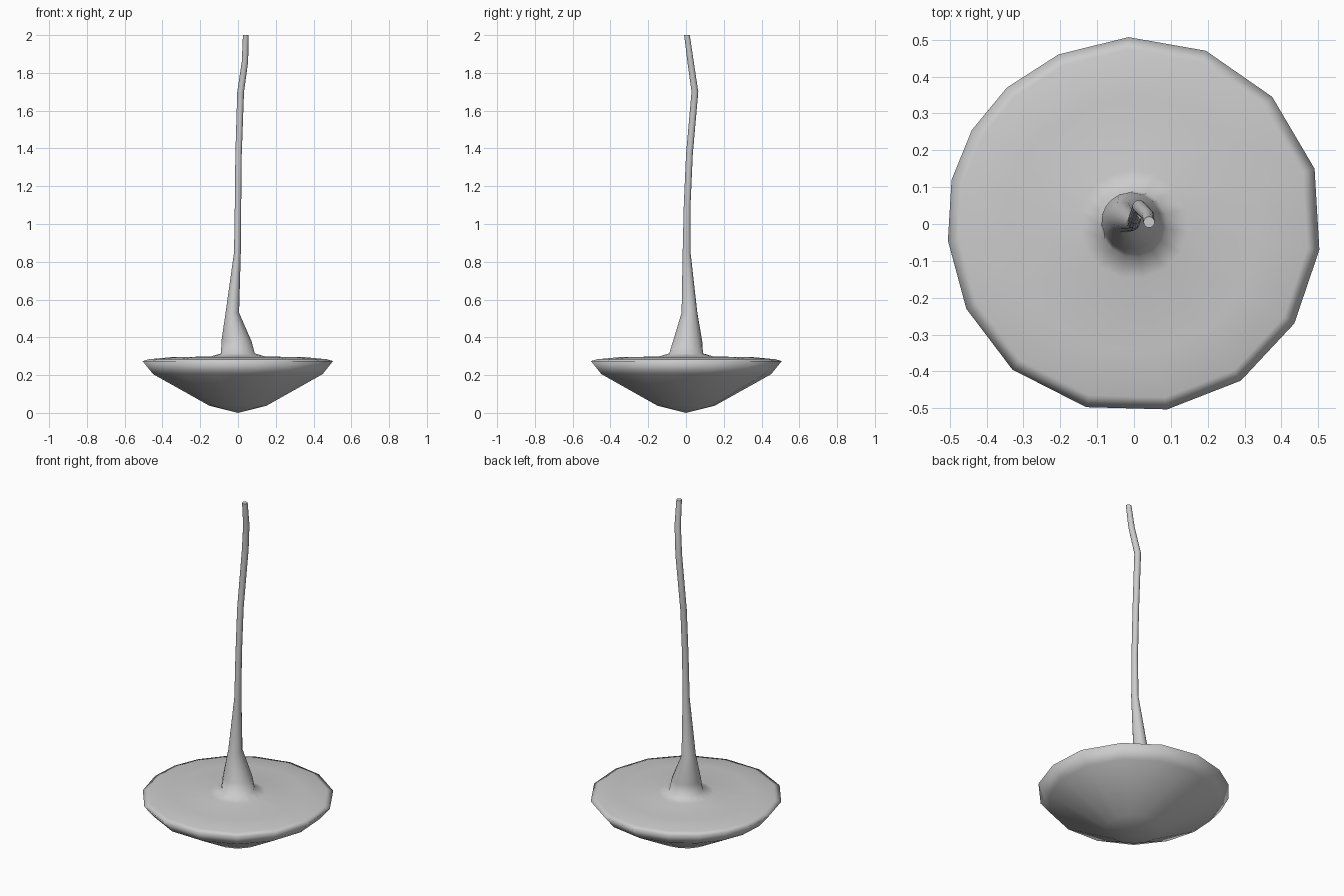
import bpy, bmesh, math
from mathutils import Vector

if "Cube" in bpy.data.objects:
    bpy.data.objects.remove(bpy.data.objects["Cube"])

# Slightly irregular 16-sided outline of the disc
OUTLINE = [(-0.015, 0.507), (0.195, 0.47), (0.375, 0.345), (0.49, 0.15),
           (0.503, -0.07), (0.435, -0.27), (0.29, -0.425), (0.09, -0.503),
           (-0.13, -0.497), (-0.33, -0.395), (-0.455, -0.23), (-0.505, -0.045),
           (-0.495, 0.12), (-0.44, 0.255), (-0.345, 0.37), (-0.205, 0.46)]
OUTLINE.reverse()  # counter-clockwise

# Disc rings: radius as a fraction of the outline, height
DISC = [(0.3, 0.038), (0.89, 0.205), (1.0, 0.274), (0.935, 0.284),
        (0.68, 0.296), (0.29, 0.298)]

# Stem rings: centre x, centre y, half width x, half width y, z
STEM = [(0.0, 0.0, 0.09, 0.09, 0.315),
        (-0.008, 0.008, 0.08, 0.078, 0.38),
        (-0.03, 0.018, 0.036, 0.042, 0.53),
        (-0.003, 0.003, 0.018, 0.021, 0.85),
        (0.0, 0.006, 0.017, 0.018, 1.1),
        (0.003, 0.018, 0.017, 0.018, 1.37),
        (0.014, 0.047, 0.018, 0.018, 1.70),
        (0.037, 0.024, 0.017, 0.017, 1.86),
        (0.041, 0.005, 0.015, 0.015, 2.0)]

bm = bmesh.new()


def bridge(a, b):
    n = len(a)
    for i in range(n):
        j = (i + 1) % n
        bm.faces.new((a[i], a[j], b[j], b[i])).smooth = True


# Disc and stem lofted as one skin
rings = []
for s, z in DISC:
    rings.append([bm.verts.new((x * s, y * s, z)) for x, y in OUTLINE])
for cx, cy, rx, ry, z in STEM:
    dirs = [Vector(p).normalized() for p in OUTLINE]
    rings.append([bm.verts.new((cx + d.x * rx, cy + d.y * ry, z)) for d in dirs])
for lower, upper in zip(rings, rings[1:]):
    bridge(lower, upper)

# Rounded bottom point
tip = bm.verts.new((0, 0, 0))
n = len(OUTLINE)
for i in range(n):
    bm.faces.new((tip, rings[0][(i + 1) % n], rings[0][i])).smooth = True

# Flat, sharp stem end
cap = bm.faces.new(rings[-1])
for e in cap.edges:
    e.smooth = False

bmesh.ops.recalc_face_normals(bm, faces=bm.faces)
mesh = bpy.data.meshes.new("disc_with_stem")
bm.to_mesh(mesh)
bm.free()
obj = bpy.data.objects.new("disc_with_stem", mesh)
bpy.context.collection.objects.link(obj)
